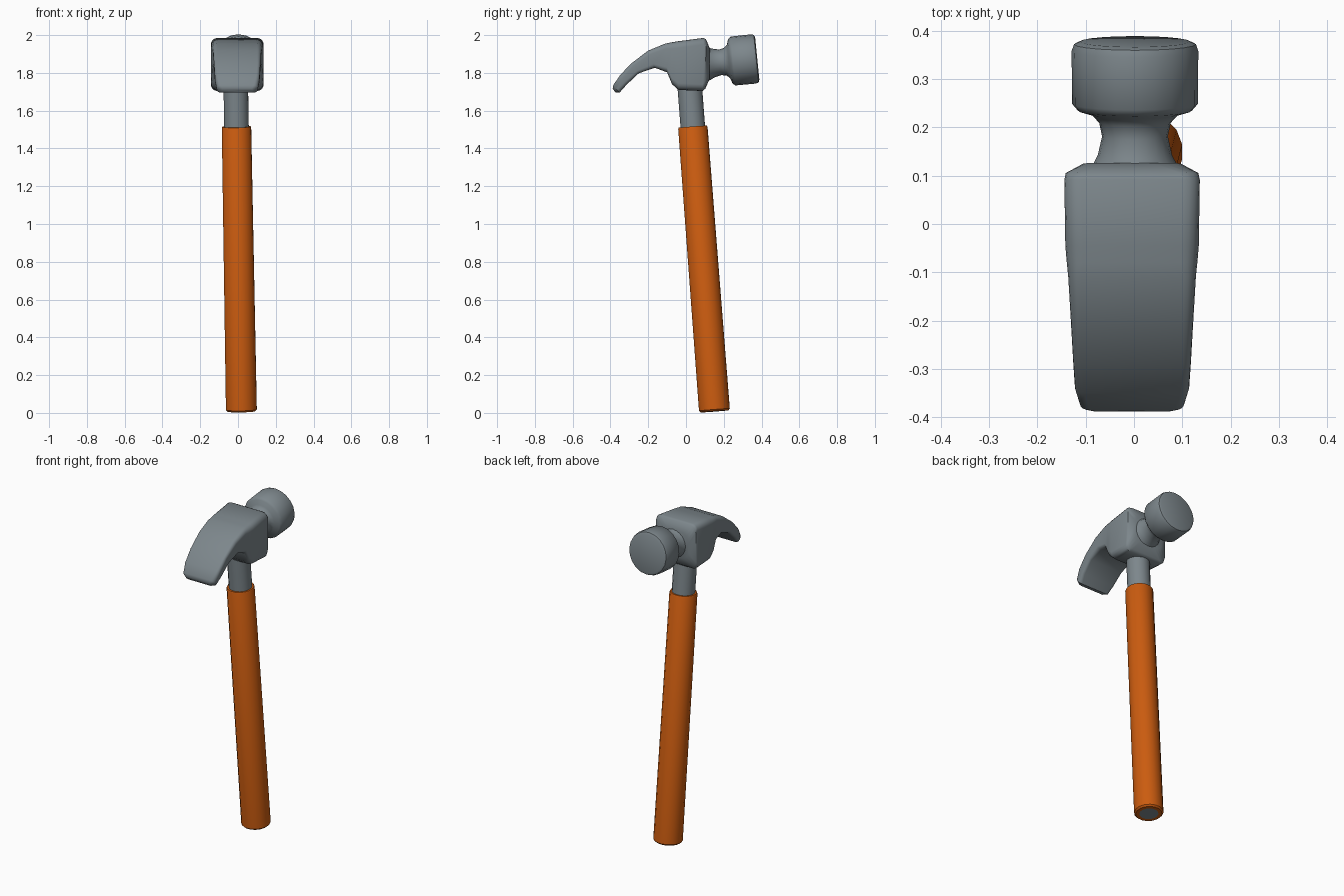
import bpy, bmesh, math
from mathutils import Vector

if "Cube" in bpy.data.objects:
    bpy.data.objects.remove(bpy.data.objects["Cube"])


def material(name, rgb):
    m = bpy.data.materials.new(name)
    m.diffuse_color = (*rgb, 1)
    m.use_nodes = True
    m.node_tree.nodes["Principled BSDF"].inputs["Base Color"].default_value = m.diffuse_color
    return m


STEEL = material("steel_grey", (0.205, 0.242, 0.262))
ORANGE = material("orange_grip", (0.60, 0.107, 0.005))


def finish(name, bm, mats, angle=40):
    bmesh.ops.recalc_face_normals(bm, faces=bm.faces[:])
    me = bpy.data.meshes.new(name)
    bm.to_mesh(me)
    bm.free()
    for m in mats:
        me.materials.append(m)
    ob = bpy.data.objects.new(name, me)
    bpy.context.collection.objects.link(ob)
    bpy.ops.object.select_all(action='DESELECT')
    ob.select_set(True)
    bpy.context.view_layer.objects.active = ob
    bpy.ops.object.shade_smooth_by_angle(angle=math.radians(angle))
    return ob


def loft(rings):
    """Skin a list of point rings and cap both ends; returns bmesh and first cap."""
    bm = bmesh.new()
    vs = [[bm.verts.new(p) for p in ring] for ring in rings]
    n = len(vs[0])
    for a, b in zip(vs, vs[1:]):
        for i in range(n):
            j = (i + 1) % n
            bm.faces.new((a[i], a[j], b[j], b[i]))
    bm.faces.new(vs[-1])
    return bm, bm.faces.new(vs[0])


def lathe(start, end, profile, sides):
    """Round part along an axis; profile gives (fraction of the axis, radius)."""
    axis = end - start
    rot = axis.to_track_quat('Z', 'Y')
    turn = [2 * math.pi * i / sides for i in range(sides)]
    return loft([[start + axis * t + rot @ Vector((r * math.cos(a), r * math.sin(a), 0))
                  for a in turn] for t, r in profile])


def rounded_ring(ty, tz, by, bz, half, roundness, x=-0.004, seg=4):
    """Rounded rectangle spanning x +- half between a top and a bottom point."""
    t, b = Vector((x, ty, tz)), Vector((x, by, bz))
    mid, up, h = (t + b) / 2, (t - b).normalized(), (t - b).length / 2
    r = roundness * min(half, h)
    pts = []
    for q, (sx, sz) in enumerate(((1, 1), (-1, 1), (-1, -1), (1, -1))):
        for k in range(seg + 1):
            a = math.pi / 2 * (q + k / seg)
            pts.append(mid + Vector((sx * (half - r) + r * math.cos(a), 0, 0))
                       + up * (sz * (h - r) + r * math.sin(a)))
    return pts


# Grip on a tilted axis, with the steel core showing at the bottom
BASE, TOP = Vector((0.018, 0.151, 0.008)), Vector((-0.008, 0.036, 1.515))
bm, butt = lathe(BASE, TOP, ((0, 0.054), (0, 0.074), (0.006, 0.083),
                             (0.996, 0.079), (1, 0.076), (1, 0.06)), 16)
butt.material_index = 1
finish("grip", bm, [ORANGE, STEEL])

# Bare shaft between grip and head
bm, _ = lathe(BASE, TOP, ((0.995, 0.066), (1.14, 0.066)), 16)
finish("shaft", bm, [STEEL])

# Claw and eye block: top y, z, bottom y, z, half width, roundness
sections = (
    (-0.388, 1.715, -0.372, 1.695, 0.085, 0.9),
    (-0.385, 1.735, -0.352, 1.695, 0.108, 0.8),
    (-0.350, 1.787, -0.315, 1.737, 0.118, 0.6),
    (-0.290, 1.850, -0.250, 1.798, 0.122, 0.5),
    (-0.200, 1.918, -0.165, 1.827, 0.127, 0.45),
    (-0.110, 1.955, -0.100, 1.803, 0.132, 0.35),
    (-0.080, 1.961, -0.074, 1.740, 0.135, 0.3),
    (-0.045, 1.967, -0.040, 1.710, 0.138, 0.28),
    (0.092, 1.985, 0.088, 1.704, 0.140, 0.25),
    (0.106, 1.978, 0.102, 1.716, 0.137, 0.3),
    (0.126, 1.930, 0.124, 1.765, 0.100, 0.7),
)
bm, _ = loft([rounded_ring(*s) for s in sections])
finish("claw_and_block", bm, [STEEL], 45)

# Neck and striking poll, tilted slightly upward
bm, _ = lathe(Vector((0.002, 0.10, 1.848)), Vector((0.002, 0.38, 1.876)), (
    (0.06, 0.09), (0.15, 0.077), (0.29, 0.068), (0.39, 0.074), (0.45, 0.09),
    (0.48, 0.118), (0.53, 0.130), (0.92, 0.131), (0.97, 0.126), (0.99, 0.113)), 20)
finish("neck_and_poll", bm, [STEEL], 45)
